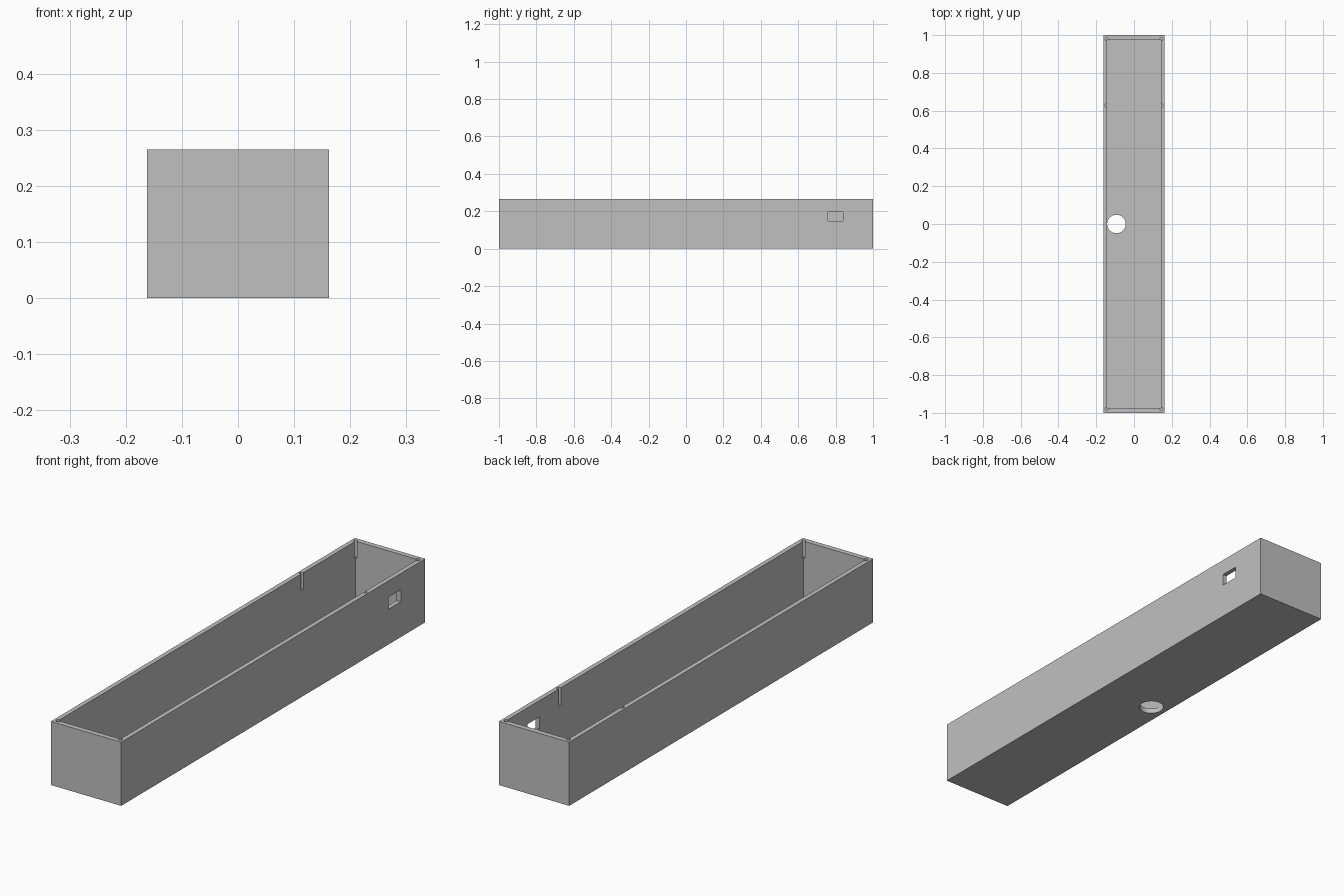
import bpy, bmesh
from mathutils import Matrix, Vector

if "Cube" in bpy.data.objects:
    bpy.data.objects.remove(bpy.data.objects["Cube"])

W, L, H = 0.324, 2.0, 0.265      # outer size
IX, IY = 0.143, 0.978            # inner half sizes
FLOOR = 0.022


def make_object(name, bm):
    mesh = bpy.data.meshes.new(name)
    bm.to_mesh(mesh)
    bm.free()
    obj = bpy.data.objects.new(name, mesh)
    bpy.context.collection.objects.link(obj)
    return obj


def box(name, lo, hi):
    lo, hi = Vector(lo), Vector(hi)
    bm = bmesh.new()
    mat = Matrix.Translation((lo + hi) / 2) @ Matrix.Diagonal((*(hi - lo), 1))
    bmesh.ops.create_cube(bm, size=1, matrix=mat)
    return make_object(name, bm)


def cylinder(name, x, y, z0, z1, r, sides):
    bm = bmesh.new()
    bmesh.ops.create_cone(bm, cap_ends=True, segments=sides, radius1=r, radius2=r,
                          depth=z1 - z0, matrix=Matrix.Translation((x, y, (z0 + z1) / 2)))
    return make_object(name, bm)


# Outer block
tray = box("enclosure_tray", (-W / 2, -L / 2, 0), (W / 2, L / 2, H))

# Cavity, side port and cable hole in the floor
cutters = [
    box("cavity_cutter", (-IX, -IY, FLOOR), (IX, IY, H + 0.1)),
    box("port_cutter", (IX - 0.02, 0.76, 0.147), (W / 2 + 0.05, 0.84, 0.197)),
    cylinder("cable_hole_cutter", -0.093, 0, -0.05, FLOOR + 0.03, 0.049, 48),
]

# Blind screw holes in the rim: four corners and one on each long side
for sx in (-1, 1):
    for x, y in ((IX + 0.001, IY + 0.001), (IX + 0.001, -IY - 0.001), (IX + 0.003, 0.627)):
        cutters.append(cylinder("screw_hole_cutter", sx * x, y, H - 0.07, H + 0.05, 0.0085, 20))

bpy.context.view_layer.objects.active = tray
tray.select_set(True)
for c in cutters:
    c.hide_render = True
    mod = tray.modifiers.new(c.name, 'BOOLEAN')
    mod.operation = 'DIFFERENCE'
    mod.solver = 'EXACT'
    mod.object = c
    bpy.ops.object.modifier_apply(modifier=mod.name)
for c in cutters:
    bpy.data.objects.remove(c, do_unlink=True)

# Plain grey finish, round holes smooth
grey = bpy.data.materials.new("plain_grey")
grey.diffuse_color = (0.53, 0.53, 0.53, 1)
grey.use_nodes = True
grey.node_tree.nodes["Principled BSDF"].inputs["Base Color"].default_value = grey.diffuse_color
tray.data.materials.clear()
tray.data.materials.append(grey)
for p in tray.data.polygons:
    p.material_index = 0
bpy.ops.object.shade_smooth_by_angle()
